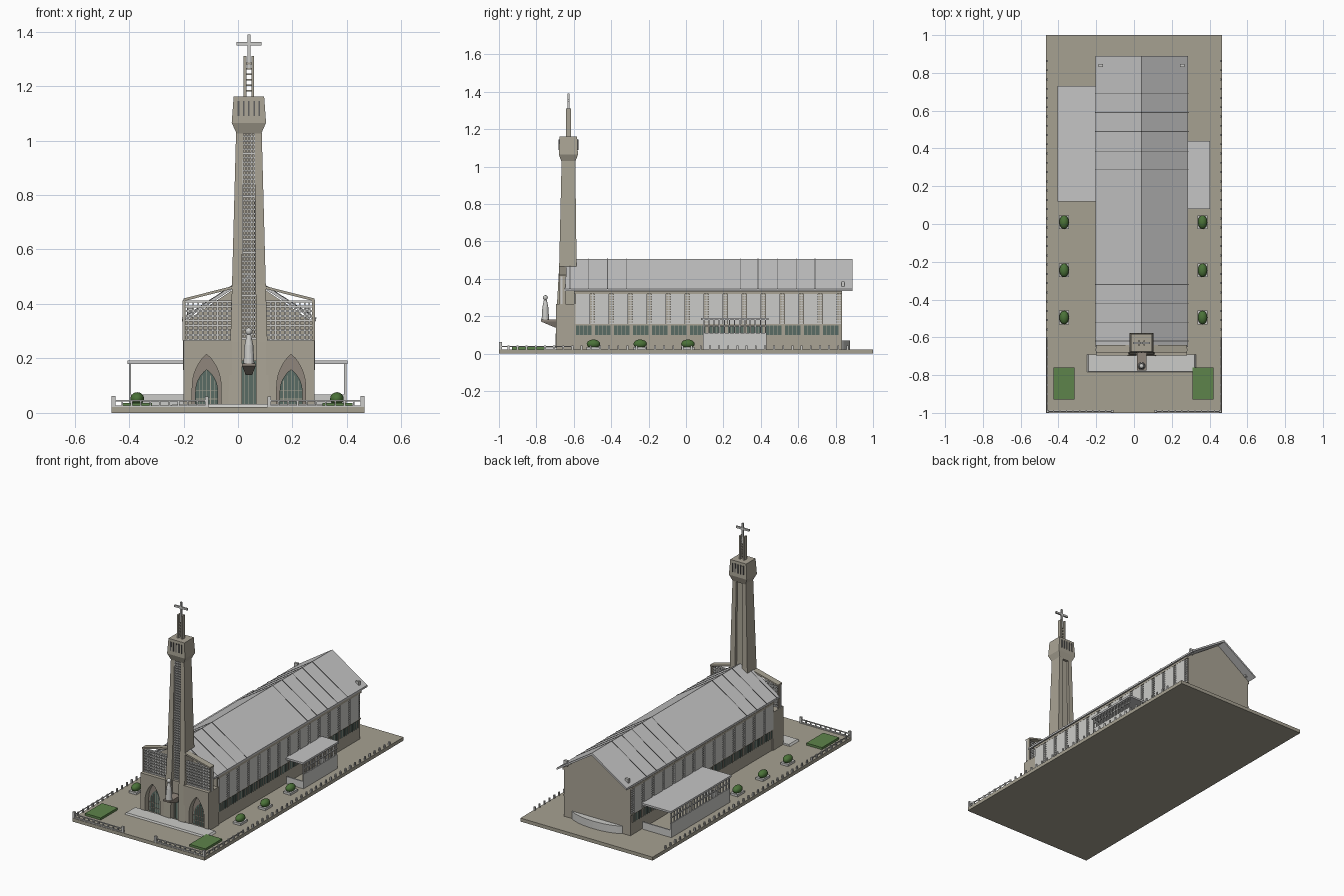
import bpy, bmesh, math
from mathutils import Matrix, Vector

if "Cube" in bpy.data.objects:
    bpy.data.objects.remove(bpy.data.objects["Cube"])

CX = 0.04  # church axis


def mat(name, r, g, b):
    m = bpy.data.materials.new(name)
    m.diffuse_color = (r, g, b, 1)
    m.use_nodes = True
    m.node_tree.nodes["Principled BSDF"].inputs["Base Color"].default_value = m.diffuse_color
    return m


STONE = mat("beige_stone", 0.40, 0.37, 0.30)
PAVE = mat("paving", 0.38, 0.355, 0.285)
ROOF = mat("roof_grey", 0.56, 0.56, 0.56)
LIGHT = mat("light_concrete", 0.60, 0.60, 0.58)
GLASS = mat("dark_glass", 0.10, 0.15, 0.13)
BROWN = mat("brown_stone", 0.28, 0.24, 0.20)
BUSH = mat("bush_green", 0.07, 0.17, 0.04)
GRASS = mat("lawn_green", 0.11, 0.23, 0.07)
SEAM = mat("dark_seam", 0.12, 0.12, 0.12)


def finish(name, bm, m):
    bmesh.ops.recalc_face_normals(bm, faces=bm.faces)
    me = bpy.data.meshes.new(name)
    bm.to_mesh(me)
    bm.free()
    me.materials.append(m)
    ob = bpy.data.objects.new(name, me)
    bpy.context.collection.objects.link(ob)
    return ob


def boxes(name, items, m):
    """Each item is x0, x1, y0, y1, z0, z1."""
    bm = bmesh.new()
    for a, b, c, d, e, f in items:
        M = Matrix.Translation(((a + b) / 2, (c + d) / 2, (e + f) / 2)) @ Matrix.Diagonal((b - a, d - c, f - e, 1))
        bmesh.ops.create_cube(bm, size=1, matrix=M)
    return finish(name, bm, m)


def prism(name, pts, y0, y1, m):
    """Extrude an x-z outline along y."""
    bm = bmesh.new()
    f = bm.faces.new([bm.verts.new((x, y0, z)) for x, z in pts])
    r = bmesh.ops.extrude_face_region(bm, geom=[f])
    bmesh.ops.translate(bm, verts=[v for v in r["geom"] if isinstance(v, bmesh.types.BMVert)], vec=(0, y1 - y0, 0))
    return finish(name, bm, m)


def loft(name, sections, m):
    """Stack of rectangles: x0, x1, y0, y1, z."""
    bm = bmesh.new()
    rings = [[bm.verts.new(p) for p in ((a, c, z), (b, c, z), (b, d, z), (a, d, z))] for a, b, c, d, z in sections]
    for p, q in zip(rings, rings[1:]):
        for i in range(4):
            bm.faces.new((p[i], p[(i + 1) % 4], q[(i + 1) % 4], q[i]))
    bm.faces.new(rings[0])
    bm.faces.new(rings[-1])
    return finish(name, bm, m)


def arch(cx, hw, spring, top, n=8):
    """Pointed arch outline, left foot to right foot."""
    left = [(cx - hw * math.cos(t * math.pi / 2) ** 0.8, spring + (top - spring) * t ** 0.85)
            for t in [i / n for i in range(n)]]
    return left + [(cx, top)] + [(2 * cx - x, z) for x, z in reversed(left)]


# ground slab, lawns and entrance steps
boxes("ground_slab", [(-0.465, 0.465, -1, 1, 0, 0.022)], PAVE)
boxes("lawn_beds", [(-0.425, -0.315, -0.93, -0.76, 0.02, 0.036), (0.31, 0.42, -0.93, -0.76, 0.02, 0.036)], GRASS)
loft("entrance_step", [(-0.25, 0.33, -0.785, -0.69, 0.02), (-0.24, 0.32, -0.78, -0.69, 0.033)], LIGHT)

# perimeter fence
f = []
for s in (-1, 1):
    for i in range(11):
        x = s * (0.115 + i * 0.0345)
        f.append((x - 0.003, x + 0.003, -0.996, -0.988, 0.02, 0.047))
    a, b = sorted((s * 0.115, s * 0.462))
    f += [(a, b, -0.995, -0.989, 0.042, 0.047), (a, b, -0.997, -0.987, 0.02, 0.028)]
    f.append((s * 0.115 - 0.007, s * 0.115 + 0.007, -0.999, -0.985, 0.02, 0.06))
    f.append((s * 0.457 - 0.007, s * 0.457 + 0.007, -0.999, -0.985, 0.02, 0.062))
    for i in range(38):
        y = -0.95 + i * 0.049
        f.append((s * 0.46 - 0.004, s * 0.46 + 0.004, y - 0.005, y + 0.005, 0.02, 0.044))
    f.append((s * 0.46 - 0.002, s * 0.46 + 0.002, -0.99, -0.6, 0.036, 0.041))
boxes("perimeter_fence", f, LIGHT)

# bushes on plinths
for i, (x, y) in enumerate([(x, y) for x in (-0.37, 0.363) for y in (0.01, -0.245, -0.495)]):
    boxes("bush_plinth", [(x - 0.026, x + 0.026, y - 0.036, y + 0.036, 0.02, 0.036)], LIGHT)
    bm = bmesh.new()
    bmesh.ops.create_icosphere(bm, subdivisions=3, radius=1,
                               matrix=Matrix.Translation((x, y, 0.052)) @ Matrix.Diagonal((0.025, 0.036, 0.024, 1)))
    ob = finish("bush", bm, BUSH)
    for p in ob.data.polygons:
        p.use_smooth = True

# nave body and gable roof
prism("nave_walls", [(-0.193, 0.02), (0.273, 0.02), (0.273, 0.335), (CX, 0.492), (-0.193, 0.335)], -0.6, 0.835, STONE)
prism("nave_roof", [(-0.205, 0.335), (CX, 0.493), (0.287, 0.335), (0.287, 0.347), (CX, 0.507), (-0.205, 0.347)],
      -0.65, 0.89, ROOF)
for y in (0.69, 0.59, 0.49, 0.385, 0.29, -0.32, -0.42, -0.52, -0.62):
    prism("roof_seam", [(-0.206, 0.347), (CX, 0.507), (0.288, 0.347), (0.288, 0.349), (CX, 0.509), (-0.206, 0.349)],
          y - 0.002, y + 0.002, SEAM)
boxes("roof_vents", [(x - 0.012, x + 0.012, 0.832, 0.848, 0.35, 0.385) for x in (-0.175, 0.255)], LIGHT)

# side wall bays: upper panels, lattice slots and low windows
panels, lattice, glass, mull = [], [], [], []
for sx, s in ((0.273, 1), (-0.193, -1)):
    def side(d0, d1, *r):
        a, b = sorted((sx + s * d0, sx + s * d1))
        return (a, b) + r
    for i in range(14):
        y = -0.59 + i * 0.1015
        panels.append(side(0, 0.009, y, y + 0.078, 0.158, 0.318))
        glass.append(side(0, 0.003, y, y + 0.086, 0.1, 0.153))
        lattice.append(side(0, 0.006, y + 0.0875, y + 0.0915, 0.158, 0.318))
        for k in range(12):
            z = 0.16 + k * 0.0135
            lattice.append(side(0, 0.006, y + 0.079, y + 0.1, z, z + 0.006))
        for k in range(5):
            mull.append(side(0, 0.006, y + k * 0.0212, y + k * 0.0212 + 0.003, 0.1, 0.153))
    mull.append(side(0, 0.008, -0.6, 0.835, 0.152, 0.158))
    mull.append(side(0, 0.010, -0.6, 0.835, 0.318, 0.332))
boxes("side_panels", panels, LIGHT)
boxes("side_lattice", lattice, LIGHT)
boxes("side_windows", glass, GLASS)
boxes("window_mullions", mull, STONE)

# curved low apse at the back
bm = bmesh.new()
bmesh.ops.create_cone(bm, cap_ends=True, segments=48, radius1=1, radius2=1, depth=1,
                      matrix=Matrix.Translation((CX, 0.81, 0.045)) @ Matrix.Diagonal((0.19, 0.068, 0.05, 1)))
finish("apse_base", bm, LIGHT)

# side canopies with low walls and posts
for x0, x1, y0, y1, out in ((-0.405, -0.193, 0.12, 0.73, -0.405), (0.273, 0.402, 0.08, 0.44, 0.402)):
    s = 1 if out > 0 else -1
    a, b = sorted((out - s * 0.012, out - s * 0.004))
    boxes("canopy_roof", [(x0, x1, y0, y1, 0.18, 0.192)], ROOF)
    low = [(a, b, y0 + 0.01, y1 - 0.01, 0.02, 0.112)]
    low += [(x0 + 0.005, x1 - 0.005, y, y + 0.008, 0.02, 0.068) for y in (y0 + 0.01, y1 - 0.018)]
    boxes("canopy_low_wall", low, LIGHT)
    n = round((y1 - y0) / 0.03)
    posts = [(a, b, y - 0.003, y + 0.003, 0.11, 0.182) for y in
             [y0 + 0.015 + (y1 - y0 - 0.03) * k / n for k in range(n + 1)]]
    posts.append((a, b, y0 + 0.01, y1 - 0.01, 0.145, 0.151))
    boxes("canopy_posts", posts, LIGHT)

# facade wings with pointed portals
for s in (-1, 1):
    c = CX + s * 0.155
    xi, xo = CX + s * 0.062, CX + s * 0.24
    a = arch(c, 0.053, 0.09, 0.215)
    if s > 0:
        a = a[::-1]
    foot = [(a[0][0], 0.02)] + a + [(a[-1][0], 0.02)]
    prism("facade_wing", [(xo, 0.02)] + foot + [(xi, 0.02), (xi, 0.265), (xo, 0.265)], -0.695, -0.655, STONE)
    boxes("porch_side", [tuple(sorted((xo, xo - s * 0.012))) + (-0.66, -0.59, 0.02, 0.265),
                         tuple(sorted((xo, xi))) + (-0.66, -0.59, 0.255, 0.265)], STONE)
    # recessed brown portal with glazed door
    for nm, hw, sp, tp, y, m in (("portal_back", 0.06, 0.1, 0.23, -0.658, BROWN),
                                 ("portal_door", 0.042, 0.075, 0.16, -0.664, GLASS)):
        prism(nm, [(c - hw, 0.02)] + arch(c, hw, sp, tp) + [(c + hw, 0.02)], y, y + 0.008, m)
    bars = [(c + k * 0.014 - 0.001, c + k * 0.014 + 0.001, -0.668, -0.662, 0.02, 0.157 - abs(k) * 0.019)
            for k in range(-2, 3)]
    bars += [(c - 0.04, c + 0.04, -0.668, -0.662, z, z + 0.002) for z in (0.05, 0.08)]
    boxes("door_bars", bars, STONE)
    # upper perforated screen and sloping beams
    lo, hi = sorted((xi, xo))
    w = hi - lo
    g = [(lo + w * k / 10 - 0.003, lo + w * k / 10 + 0.003, -0.672, -0.66, 0.265, 0.412) for k in range(11)]
    g += [(lo, hi, -0.672, -0.66, 0.265 + k * 0.0175, 0.272 + k * 0.0175) for k in range(9)]
    boxes("facade_screen", g, LIGHT)
    prism("screen_beam", [(xo, 0.41), (xi, 0.455), (xi, 0.465), (xo - s * 0.0, 0.42)], -0.68, -0.64, STONE)
    boxes("screen_end", [tuple(sorted((xo, xo - s * 0.008))) + (-0.675, -0.645, 0.265, 0.415)], STONE)

# tower: two tapering pillars, core and perforated strip
for s in (-1, 1):
    secs = []
    for i, o, y0, y1, z in ((0.026, 0.076, -0.70, -0.58, 0.02), (0.026, 0.068, -0.69, -0.583, 0.26),
                            (0.025, 0.062, -0.678, -0.585, 0.47), (0.022, 0.047, -0.665, -0.592, 1.035)):
        p, q = sorted((CX + s * i, CX + s * o))
        secs.append((p, q, y0, y1, z))
    loft("tower_pillar", secs, STONE)
loft("tower_core", [(CX - 0.03, CX + 0.03, -0.65, -0.6, 0.2), (CX - 0.026, CX + 0.026, -0.645, -0.607, 1.04)], STONE)
strip = [(CX + k * 0.0105 - 0.002, CX + k * 0.0105 + 0.002, -0.664, -0.652, 0.27, 1.03) for k in (-2, -1, 0, 1, 2)]
strip += [(CX - 0.026, CX + 0.026, -0.664, -0.652, 0.27 + k * 0.0158, 0.276 + k * 0.0158) for k in range(48)]
boxes("tower_lattice", strip, LIGHT)

# central portal
boxes("centre_lintel", [(CX - 0.03, CX + 0.03, -0.68, -0.6, 0.19, 0.27)], STONE)
boxes("centre_door", [(CX - 0.027, CX + 0.027, -0.665, -0.655, 0.02, 0.19)], GLASS)
boxes("centre_door_bars", [(CX + k * 0.017 - 0.001, CX + k * 0.017 + 0.001, -0.669, -0.66, 0.02, 0.19) for k in (-1, 0, 1)], STONE)

# belfry head with slots
loft("belfry", [(CX - 0.045, CX + 0.045, -0.665, -0.592, 1.025), (CX - 0.063, CX + 0.063, -0.68, -0.578, 1.065),
                (CX - 0.056, CX + 0.056, -0.676, -0.582, 1.162)], STONE)
slots = []
for k in range(5):
    x = CX + (k - 2) * 0.019
    slots += [(x - 0.003, x + 0.003, y, y + 0.006, 1.09, 1.145) for y in (-0.682, -0.582)]
boxes("belfry_slots", slots, SEAM)

# ladder mast and cross
mast = [(CX + s * 0.014 - 0.005, CX + s * 0.014 + 0.005, -0.642, -0.616, 1.16, 1.31) for s in (-1, 1)]
mast += [(CX - 0.012, CX + 0.012, -0.634, -0.624, 1.18 + k * 0.02, 1.186 + k * 0.02) for k in range(6)]
boxes("mast", mast, STONE)
boxes("cross", [(CX - 0.005, CX + 0.005, -0.634, -0.624, 1.26, 1.39), (CX - 0.046, CX + 0.046, -0.634, -0.624, 1.349, 1.361)], LIGHT)

# statue on a bracket
loft("statue_bracket", [(CX - 0.012, CX + 0.012, -0.70, -0.66, 0.14), (CX - 0.025, CX + 0.025, -0.775, -0.66, 0.172),
                        (CX - 0.025, CX + 0.025, -0.775, -0.66, 0.182)], BROWN)
bm = bmesh.new()
for z, r1, r2, h in ((0.215, 0.02, 0.016, 0.07), (0.268, 0.016, 0.008, 0.04)):
    bmesh.ops.create_cone(bm, cap_ends=True, segments=16, radius1=r1, radius2=r2, depth=h,
                          matrix=Matrix.Translation((CX, -0.752, z)))
bmesh.ops.create_uvsphere(bm, u_segments=16, v_segments=10, radius=0.013, matrix=Matrix.Translation((CX, -0.752, 0.3)))
finish("statue", bm, LIGHT)
